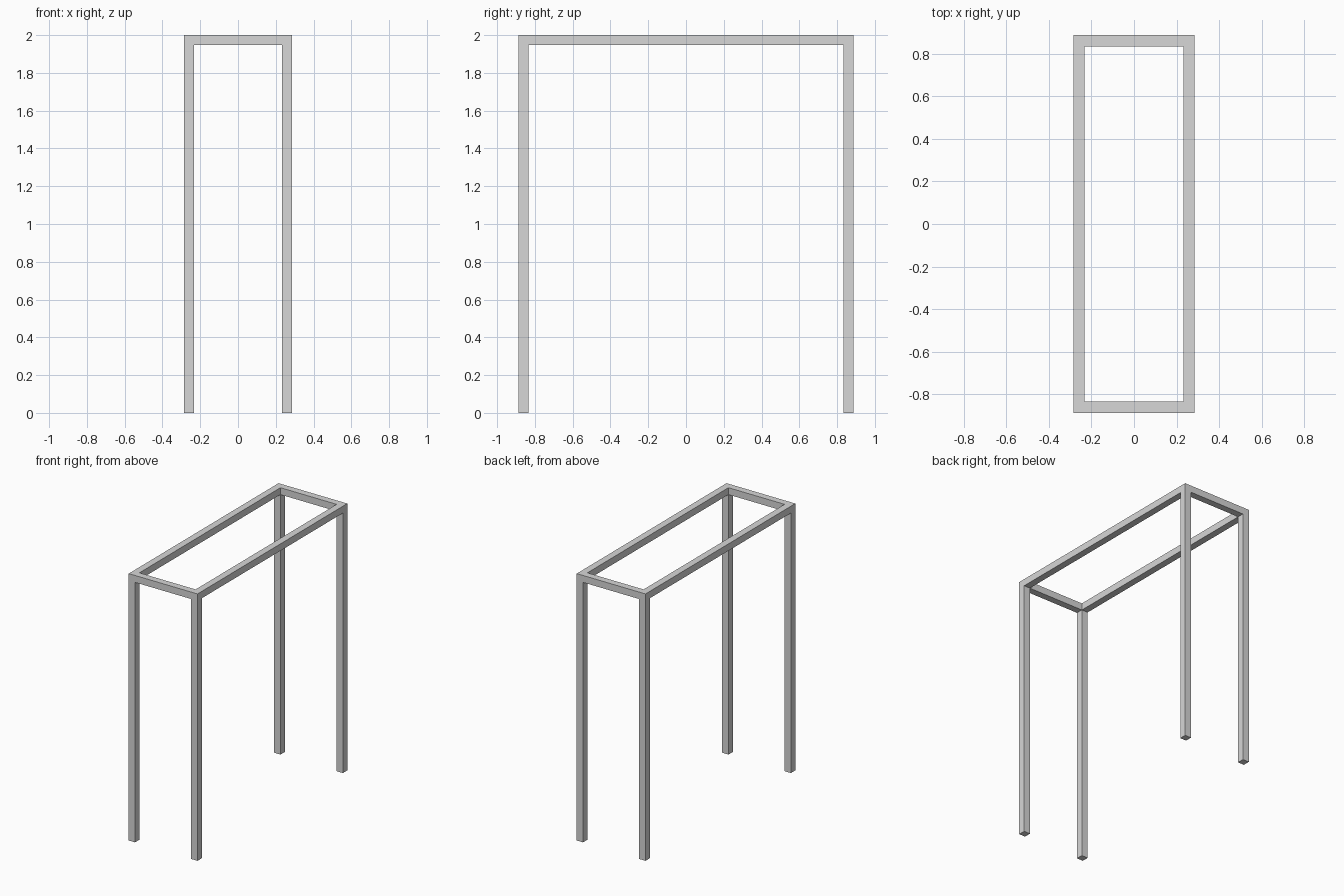
import bpy
import bmesh
from mathutils import Vector

HALF_X, HALF_Y, HEIGHT = 0.285, 0.887, 2.0   # outer size of the frame
BAR = 0.052                                  # square tube width

cube = bpy.data.objects.get("Cube")
if cube:
    bpy.data.objects.remove(cube, do_unlink=True)

# Single grey metal colour
metal = bpy.data.materials.new("grey_metal")
metal.use_nodes = True
colour = (0.68, 0.68, 0.68, 1)
metal.diffuse_color = colour
metal.node_tree.nodes["Principled BSDF"].inputs["Base Color"].default_value = colour


def corner_verts(bm, centre, half_x, half_y):
    corners = [(-1, -1), (1, -1), (1, 1), (-1, 1)]
    return [bm.verts.new(centre + Vector((sx * half_x, sy * half_y, 0)))
            for sx, sy in corners]


def add_bar_object(name, bm, height):
    """Thicken the flat faces upwards and link the result as an object."""
    result = bmesh.ops.extrude_face_region(bm, geom=bm.faces[:], use_keep_orig=True)
    verts = [g for g in result["geom"] if isinstance(g, bmesh.types.BMVert)]
    bmesh.ops.translate(bm, verts=verts, vec=(0, 0, height))
    bmesh.ops.recalc_face_normals(bm, faces=bm.faces)
    mesh = bpy.data.meshes.new(name)
    bm.to_mesh(mesh)
    bm.free()
    mesh.materials.append(metal)
    obj = bpy.data.objects.new(name, mesh)
    bpy.context.collection.objects.link(obj)


# Top frame: a mitred rectangular ring
bm = bmesh.new()
base = Vector((0, 0, HEIGHT - BAR))
outer = corner_verts(bm, base, HALF_X, HALF_Y)
inner = corner_verts(bm, base, HALF_X - BAR, HALF_Y - BAR)
for i in range(4):
    j = (i + 1) % 4
    bm.faces.new((outer[i], outer[j], inner[j], inner[i]))
add_bar_object("top_frame", bm, BAR)

# Four corner legs
for y_name, sy in (("front", -1), ("back", 1)):
    for x_name, sx in (("right", -1), ("left", 1)):
        bm = bmesh.new()
        centre = Vector((sx * (HALF_X - BAR / 2), sy * (HALF_Y - BAR / 2), 0))
        bm.faces.new(corner_verts(bm, centre, BAR / 2, BAR / 2))
        add_bar_object(f"{y_name}_{x_name}_leg", bm, HEIGHT - BAR)
